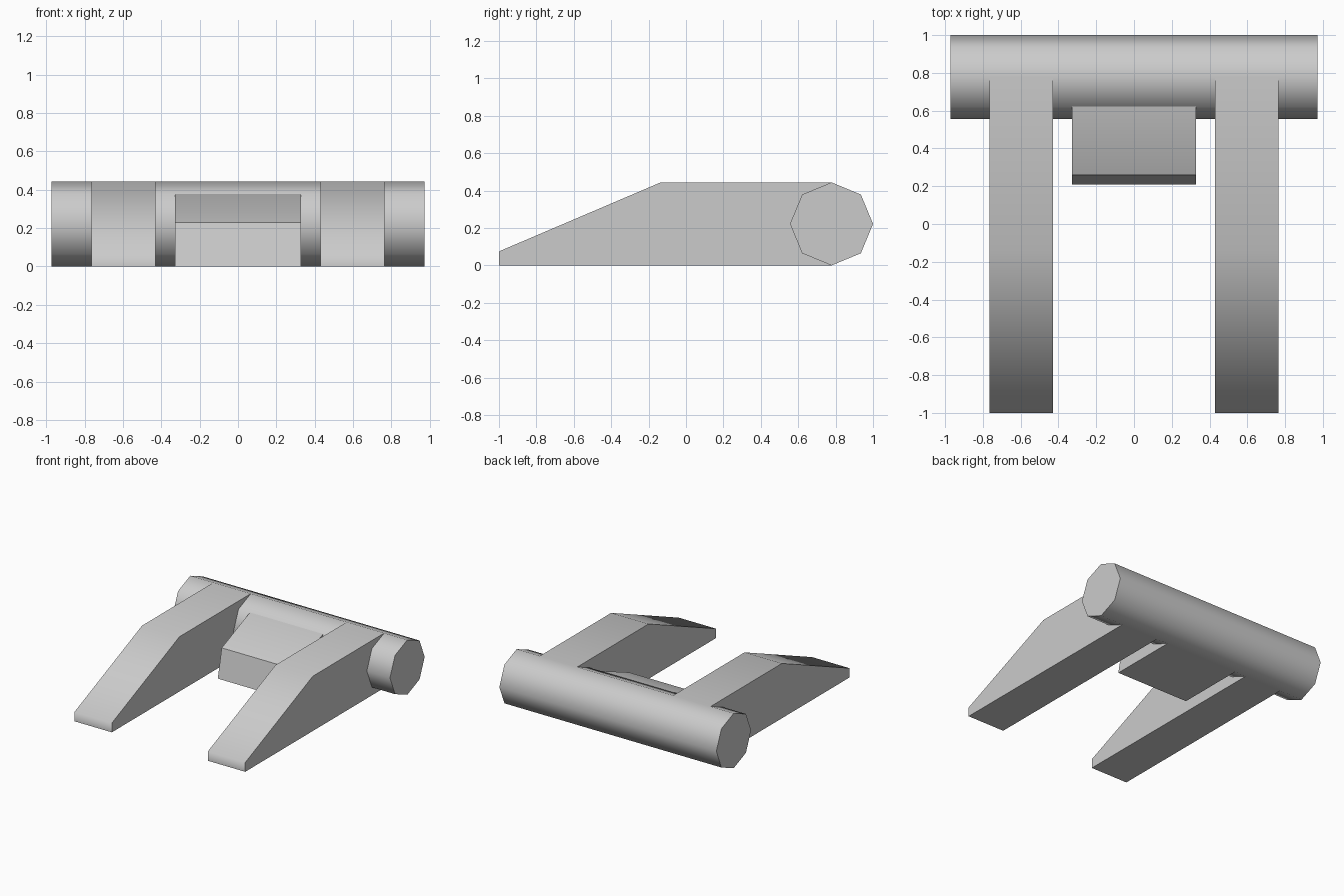
import bpy, bmesh, math

cube = bpy.data.objects.get("Cube")
if cube:
    bpy.data.objects.remove(cube, do_unlink=True)

grey = bpy.data.materials.new("light_grey")
grey.use_nodes = True
colour = (0.6, 0.6, 0.6, 1)
grey.diffuse_color = colour
grey.node_tree.nodes["Principled BSDF"].inputs["Base Color"].default_value = colour


def extrude_profile(name, profile, x0, x1, smooth_angle):
    """Solid made by sweeping a (y, z) profile from x0 to x1."""
    bm = bmesh.new()
    face = bm.faces.new([bm.verts.new((x0, y, z)) for y, z in profile])
    swept = bmesh.ops.extrude_face_region(bm, geom=[face])["geom"]
    verts = [v for v in swept if isinstance(v, bmesh.types.BMVert)]
    bmesh.ops.translate(bm, verts=verts, vec=(x1 - x0, 0, 0))
    bmesh.ops.recalc_face_normals(bm, faces=bm.faces)
    mesh = bpy.data.meshes.new(name)
    bm.to_mesh(mesh)
    bm.free()
    mesh.materials.append(grey)
    obj = bpy.data.objects.new(name, mesh)
    bpy.context.collection.objects.link(obj)
    bpy.ops.object.select_all(action="DESELECT")
    obj.select_set(True)
    bpy.context.view_layer.objects.active = obj
    bpy.ops.object.shade_smooth_by_angle(angle=math.radians(smooth_angle))
    return obj


# Eight-sided crossbar at the back
radius, centre_y = 0.222, 0.778
octagon = [(centre_y + radius * math.cos(i * math.pi / 4),
            radius + radius * math.sin(i * math.pi / 4)) for i in range(8)]
extrude_profile("crossbar", octagon, -0.972, 0.972, 50)

# Two tapered arms reaching forward
top = 2 * radius
arm = [(-1, 0), (-1, 0.075), (-0.135, top), (centre_y, top), (centre_y, 0)]
for side, x0, x1 in (("left", 0.43, 0.765), ("right", -0.765, -0.43)):
    extrude_profile(side + "_arm", arm, x0, x1, 75)

# Sloped block between the arms
block = [(0.21, 0), (0.26, 0.23), (0.621, 0.379), (centre_y, 0.379), (centre_y, 0)]
extrude_profile("centre_block", block, -0.328, 0.328, 40)
